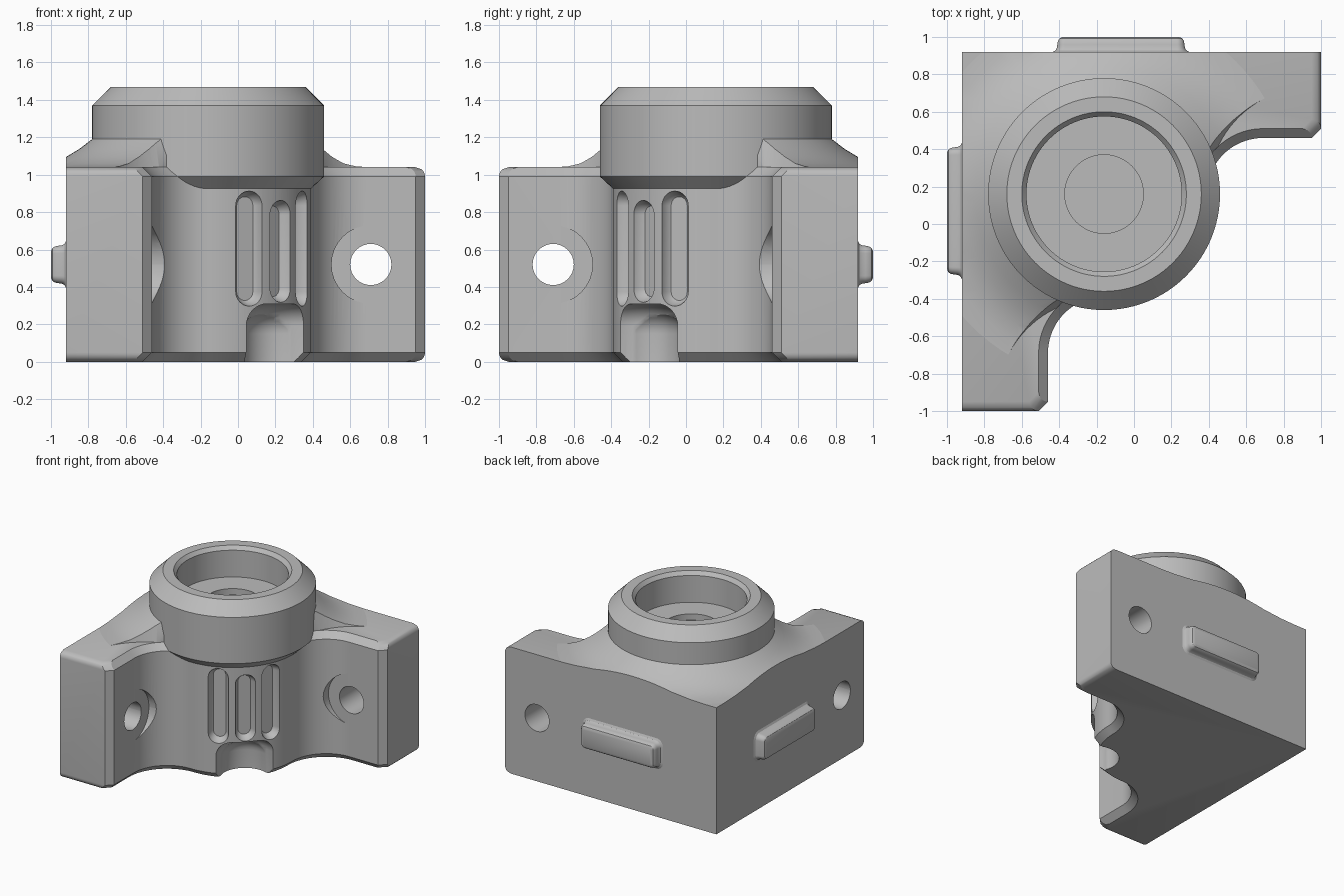
import bpy, bmesh
from math import sin, cos, pi, radians, sqrt
from mathutils import Matrix, Vector

if "Cube" in bpy.data.objects:
    bpy.data.objects.remove(bpy.data.objects["Cube"])

CX, CY = -0.16, 0.16          # axis of the round housing
SWAP = Matrix(((0, -1, 0, 0), (-1, 0, 0, 0), (0, 0, 1, 0), (0, 0, 0, 1)))
IDENT = Matrix.Identity(4)

grey = bpy.data.materials.new("plain grey")
grey.use_nodes = True
grey.diffuse_color = (0.5, 0.5, 0.5, 1)
grey.node_tree.nodes["Principled BSDF"].inputs["Base Color"].default_value = (0.5, 0.5, 0.5, 1)


def loft(name, rings, matrix=IDENT):
    """Closed solid through rings that share a point count."""
    bm = bmesh.new()
    loops = [[bm.verts.new(matrix @ Vector(p)) for p in ring] for ring in rings]
    n = len(loops[0])
    for a, b in zip(loops, loops[1:]):
        for i in range(n):
            j = (i + 1) % n
            bm.faces.new((a[i], a[j], b[j], b[i]))
    bm.faces.new(loops[0])
    bm.faces.new(loops[-1])
    bmesh.ops.recalc_face_normals(bm, faces=bm.faces)
    mesh = bpy.data.meshes.new(name)
    bm.to_mesh(mesh)
    bm.free()
    mesh.materials.append(grey)
    obj = bpy.data.objects.new(name, mesh)
    bpy.context.collection.objects.link(obj)
    return obj


def arc(x, y, r, a0, a1, steps):
    angles = [radians(a0 + (a1 - a0) * i / steps) for i in range(steps + 1)]
    return [(x + r * cos(a), y + r * sin(a)) for a in angles]


def lathe(name, profile, x=CX, y=CY, matrix=IDENT, steps=96):
    rings = [[(px, py, z) for px, py in arc(x, y, r, 0, 360, steps)[:-1]] for r, z in profile]
    return loft(name, rings, matrix)


def rounded(hw, hh, corner, w):
    """Rounded rectangle at depth w."""
    pts = []
    for k, (sx, sy) in enumerate(((1, 1), (-1, 1), (-1, -1), (1, -1))):
        pts += arc(sx * (hw - corner), sy * (hh - corner), corner, 90 * k, 90 * k + 90, 8)
    # zero-length sides of full rounds are kept apart by a hair
    return [(u + (1e-4 if i // 9 in (0, 3) else -1e-4),
             v + (1e-4 if i // 18 == 0 else -1e-4), w) for i, (u, v) in enumerate(pts)]


def frame(x, y, z, angle):
    """Local z points outward at a plan angle; local y points up."""
    w = Vector((cos(radians(angle)), sin(radians(angle)), 0))
    up = Vector((0, 0, 1))
    m = Matrix((up.cross(w), up, w)).transposed().to_4x4()
    return Matrix.Translation((x, y, z)) @ m


def boolean(obj, cutters, operation="DIFFERENCE"):
    for c in cutters:
        mod = obj.modifiers.new("cut", "BOOLEAN")
        mod.solver = "EXACT"
        mod.operation = operation
        mod.object = c
        c.hide_render = True
    graph = bpy.context.evaluated_depsgraph_get()
    mesh = bpy.data.meshes.new_from_object(obj.evaluated_get(graph))
    obj.modifiers.clear()
    obj.data = mesh
    for c in cutters:
        bpy.data.objects.remove(c)


def outline(d, e, z):
    """Plan of the bracket; d insets the inner side, e the arm ends."""
    half = arc(CX, CY, 0.55 - d, -45, 0, 20)
    half += arc(0.69, CY, 0.3 + d, 180, 90, 20)[1:]
    half += [(0.95 - e, 0.46 + d), (1 - e, 0.51 + d), (1 - e, 0.92)]
    other = [(-y, -x) for x, y in half[1:]]
    return [(x, y, z) for x, y in half + [(-0.92, 0.92)] + other[::-1]]


# Bracket body with bevelled inner edges and rounded arm ends
steps = [i / 5 for i in range(6)]
low = [outline(0.05 * (1 - t), 0.05 * (1 - sqrt(1 - (1 - t) ** 2)), 0.05 * t) for t in steps]
high = [outline(0.05 * t, 0.05 * (1 - sqrt(1 - t * t)), 0.99 + 0.05 * t) for t in steps]
body = loft("bracket_body", low + high)

# Bolt holes with spot faces, one per arm
cutters = []
for m in (IDENT, SWAP):
    at = m @ frame(0.71, 0.46, 0.52, -90)
    cutters.append(loft("bolt_cutter", [rounded(0.11, 0.11, 0.11, w) for w in (-0.7, 0.2)], at))
    cutters.append(loft("spot_cutter", [rounded(0.21, 0.21, 0.21, w) for w in (0.0005, 0.3)], at))

# Three tapered upright slots in the round front
for turn, z, hh in ((-21.4, 0.605, 0.305), (0, 0.59, 0.27), (21.4, 0.605, 0.305)):
    at = frame(CX, CY, z, turn - 45)
    rings = [rounded(0.085 - s, hh + 0.01 - s, 0.085 - s, w)
             for s, w in ((0.038, 0.49), (0.028, 0.50), (0.01, 0.535), (0, 0.60))]
    cutters.append(loft("slot_cutter", rings, at))

# Domed notch at the foot, with a flared mouth
for dist, r, top, soft in ((0.53, 0.19, 0.27, 0.12), (0.63, 0.25, 0.31, 0.12)):
    dome = [(r - soft + soft * cos(a), top - soft + soft * sin(a))
            for a in (pi / 16 * i for i in range(9))]
    cutters.append(lathe("notch_cutter", [(r, -0.1)] + dome,
                         CX + dist * sqrt(0.5), CY - dist * sqrt(0.5), steps=48))
boolean(body, cutters)

# Flared shoulder blending the body into the housing
shoulder = lathe("shoulder", [(0.3, 1.0), (1.0, 1.0), (1.0, 1.04), (0.92, 1.045), (0.84, 1.06),
                              (0.76, 1.095), (0.69, 1.137), (0.62, 1.19), (0.56, 1.19),
                              (0.3, 1.1)])
plan = loft("plan_cutter", [outline(0.05, 0.05, z) for z in (0.9, 1.4)])
boolean(shoulder, [plan], "INTERSECT")
boolean(shoulder, [lathe("scoop_cutter", [(0.55, 1.03), (0.62, 1.3)], 0.95, 0.18, m)
                   for m in (IDENT, SWAP)])

# Round housing with stepped bore
housing = lathe("housing", [(0.3, 0.925), (0.55, 0.925), (0.62, 0.99), (0.62, 1.37), (0.52, 1.47),
                            (0.44, 1.47), (0.415, 1.44), (0.415, 1.22), (0.21, 1.22),
                            (0.21, 1.17)])

# Raised locating pads on the two outer walls
parts = [body, shoulder, housing]
for name, m in (("back_pad", IDENT), ("right_pad", SWAP)):
    rings = [rounded(0.34 + s, 0.10 + s, 0.04 + s * 0.8, w)
             for s, w in ((0.025, -0.01), (0.025, 0.0), (0.01, 0.008), (0.002, 0.022), (0, 0.04),
                          (-0.004, 0.06), (-0.013, 0.073), (-0.03, 0.08))]
    parts.append(loft(name, rings, m @ frame(-0.07, 0.92, 0.52, 90)))

bpy.ops.object.select_all(action="DESELECT")
for obj in parts:
    obj.select_set(True)
bpy.context.view_layer.objects.active = body
bpy.ops.object.shade_smooth_by_angle(angle=radians(28))
